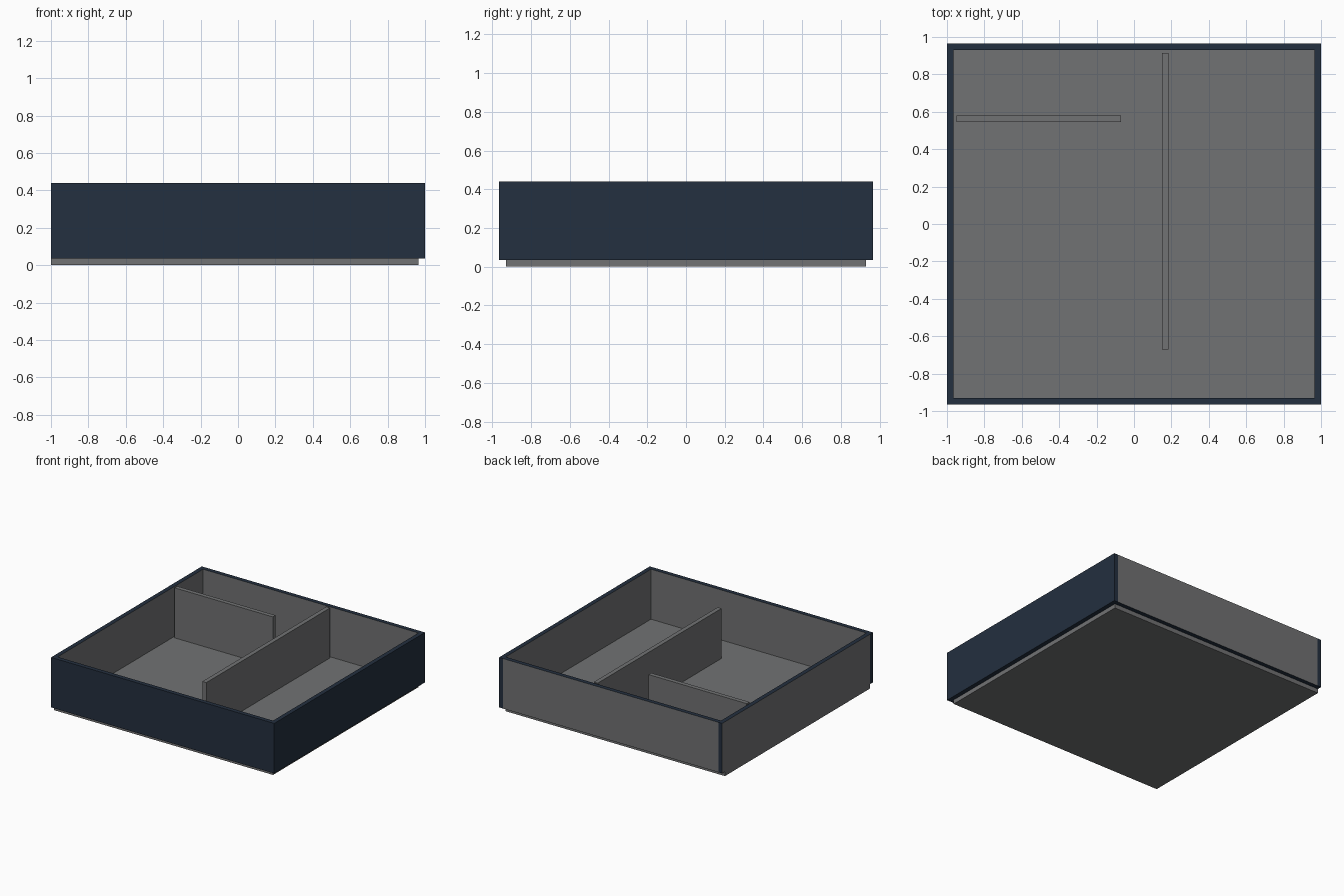
import bpy, bmesh
from mathutils import Vector

if "Cube" in bpy.data.objects:
    bpy.data.objects.remove(bpy.data.objects["Cube"])


def material(name, colour):
    m = bpy.data.materials.new(name)
    m.diffuse_color = (*colour, 1.0)
    m.use_nodes = True
    m.node_tree.nodes["Principled BSDF"].inputs["Base Color"].default_value = m.diffuse_color
    return m


GREY = material("board grey", (0.165, 0.168, 0.172))
NAVY = material("navy laminate", (0.017, 0.029, 0.050))


def panel(name, lo, hi, grey_dirs):
    """Box from corner lo to corner hi; faces pointing along grey_dirs are grey, the rest navy."""
    lo, hi = Vector(lo), Vector(hi)
    bm = bmesh.new()
    bmesh.ops.create_cube(bm, size=1)
    bmesh.ops.scale(bm, vec=hi - lo, verts=bm.verts)
    bmesh.ops.translate(bm, vec=(lo + hi) / 2, verts=bm.verts)
    bm.normal_update()
    for f in bm.faces:
        grey = grey_dirs == "all" or any(f.normal.dot(Vector(d)) > 0.9 for d in grey_dirs)
        f.material_index = 0 if grey else 1
    mesh = bpy.data.meshes.new(name)
    bm.to_mesh(mesh)
    bm.free()
    mesh.materials.append(GREY)
    mesh.materials.append(NAVY)
    ob = bpy.data.objects.new(name, mesh)
    bpy.context.collection.objects.link(ob)
    return ob


T = 0.035               # board thickness
X, Y = 1.0, 0.965       # outer half sizes
Z0, Z1 = T, 0.44        # wall bottom and top
LEFT, RIGHT, FRONT, BACK = (-1, 0, 0), (1, 0, 0), (0, -1, 0), (0, 1, 0)

# base board, flush with the left wall only
panel("base", (-X, -Y + T, 0), (X - T, Y - T, T), "all")

# walls: navy edges, laminated outside on the front and right
panel("front_wall", (-X, -Y, Z0), (X, -Y + T, Z1), [BACK])
panel("right_wall", (X - T, -Y + T, Z0), (X, Y, Z1), [LEFT])
panel("left_wall", (-X, -Y + T, Z0), (-X + T, Y, Z1), [LEFT, RIGHT])
panel("back_wall", (-X + T, Y - T, Z0), (X - T, Y, Z1), [FRONT, BACK])

# inner dividers
panel("long_divider", (0.15, -0.67, T), (0.185, 0.915, Z1), "all")
panel("short_divider", (-0.95, 0.545, T), (-0.07, 0.58, Z1), "all")
